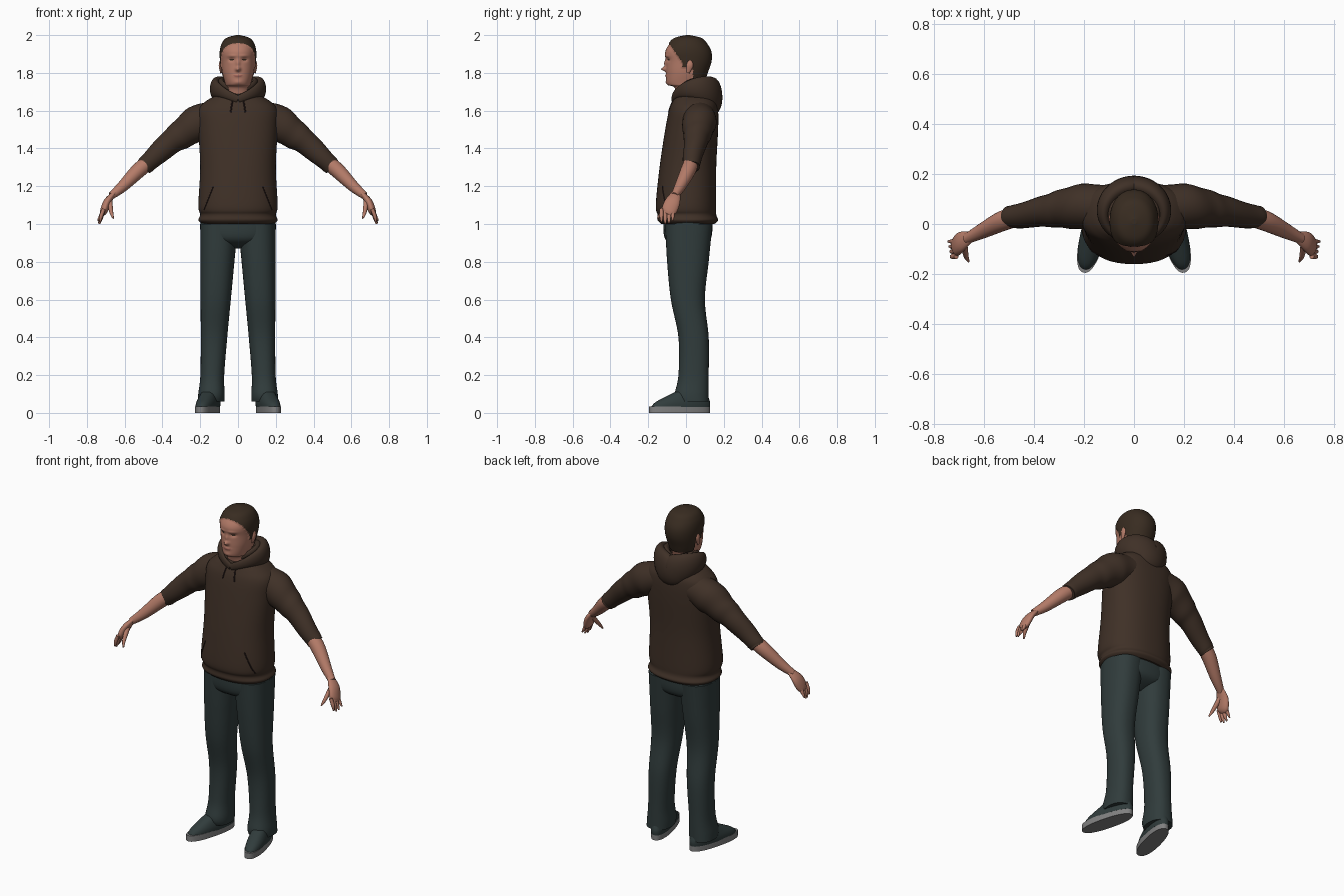
import bpy, bmesh, math
from mathutils import Vector, Matrix

cube = bpy.data.objects.get("Cube")
if cube:
    bpy.data.objects.remove(cube, do_unlink=True)


def material(name, *rgb):
    mat = bpy.data.materials.new(name)
    mat.use_nodes = True
    mat.diffuse_color = (*rgb, 1)
    shader = mat.node_tree.nodes["Principled BSDF"]
    shader.inputs["Base Color"].default_value = (*rgb, 1)
    shader.inputs["Roughness"].default_value = 0.8
    return mat


FLEECE = material("brown fleece", .05, .03, .02)
CORD = material("dark cord", .02, .01, .01)
DENIM = material("dark teal denim", .03, .045, .045)
SKIN = material("skin", .46, .2, .14)
LIPS = material("lips", .36, .13, .1)
HAIR = material("dark brown hair", .04, .025, .015)
RUBBER = material("grey rubber", .22, .22, .22)


def spline(points, steps):
    """Smooth curve through tuples of any length."""
    curve, last = [], len(points) - 1
    for i in range(last):
        before, start, end, after = [points[max(0, min(last, i + k))] for k in (-1, 0, 1, 2)]
        for step in range(steps):
            t = step / steps
            curve.append([
                b + t / 2 * (c - a + t * (2 * a - 5 * b + 4 * c - d + t * (3 * b - a - 3 * c + d)))
                for a, b, c, d in zip(before, start, end, after)])
    return curve + [list(points[-1])]


def join_rings(name, rings, mats):
    """Join rings of points into a closed, smooth tube."""
    bm = bmesh.new()
    rows = [[bm.verts.new(point) for point in ring] for ring in rings]
    for low, high in zip(rows, rows[1:]):
        for i in range(len(low)):
            bm.faces.new((low[i - 1], low[i], high[i], high[i - 1]))
    bm.faces.new(rows[0])
    bm.faces.new(rows[-1])
    bmesh.ops.recalc_face_normals(bm, faces=bm.faces)
    for face in bm.faces:
        face.smooth = len(face.verts) == 4
    mesh = bpy.data.meshes.new(name)
    bm.to_mesh(mesh)
    bm.free()
    for mat in mats:
        mesh.materials.append(mat)
    obj = bpy.data.objects.new(name, mesh)
    bpy.context.collection.objects.link(obj)
    return obj


def angles(count):
    return [math.tau * k / count for k in range(count)]


def stack(name, stations, *mats, centre=lambda z: 0, count=48, steps=7, power=2.3):
    """Level sections, each given as height, half width, front and back."""
    def bulge(value):
        return math.copysign(abs(value) ** (2 / power), value)

    rings = []
    for z, width, front, back in spline(stations, steps):
        middle, depth = (front + back) / 2, (back - front) / 2
        rings.append([(centre(z) + width * bulge(math.cos(a)), middle + depth * bulge(math.sin(a)), z)
                      for a in angles(count)])
    return join_rings(name, rings, mats)


def limb(name, stations, mat, side=1, count=20, steps=6, flat=1.0, ref=(0, 1, 0), ripple=0.0):
    """Oval sections across a path, each given as a position and a radius."""
    path = spline(stations, steps)
    spots = [Vector(station[:3]) for station in path]
    rings = []
    for i, spot in enumerate(spots):
        along = (spots[min(i + 1, len(spots) - 1)] - spots[max(i - 1, 0)]).normalized()
        wide = Vector(ref)
        wide = (wide - along * wide.dot(along)).normalized()
        thin = along.cross(wide)
        ring = []
        for a in angles(count):
            radius = path[i][3] * (1 + ripple * math.sin(i + 2 * math.sin(a)))
            point = spot + radius * (thin * math.cos(a) + wide * flat * math.sin(a))
            ring.append((side * point.x, point.y, point.z))
        rings.append(ring)
    return join_rings(name, rings, [mat])


# Hoodie body with a gathered hem band
torso = stack("hoodie_body", [
    (1, .19, -.13, .15), (1.02, .21, -.15, .17), (1.05, .2, -.15, .16), (1.1, .21, -.16, .16),
    (1.3, .2, -.14, .16), (1.5, .21, -.11, .17), (1.6, .21, -.09, .17), (1.65, .17, -.07, .16),
    (1.69, .1, -.05, .13)], FLEECE, count=64)


# Hood draped round the neck, thickening towards the back, with an inner fold
def hood_ring(reach, lift, thickness):
    ring = []
    for a in angles(16) + [math.tau]:
        back = (1 - math.cos(a)) / 2
        ring.append((reach * math.sin(a), .04 - reach * .9 * math.cos(a),
                     1.66 + lift + .05 * abs(math.sin(a)) + .01 * back,
                     thickness * (.01 + .035 * back)))
    return ring


limb("hood", hood_ring(.12, 0, 1), FLEECE, flat=2, ref=(0, 0, 1))
limb("hood_lining", hood_ring(.09, .03, .6), FLEECE, flat=1.6, ref=(0, 0, 1))

bpy.context.view_layer.update()


def on_front(x, z):
    """Point on the front of the hoodie body."""
    return (x, torso.ray_cast(Vector((x, -1, z)), Vector((0, 1, 0)))[1].y, z)


# Hips
stack("trouser_seat", [(.87, .03, -.03, .05), (.92, .18, -.11, .13), (1.03, .2, -.12, .14)], DENIM)

for label, side in (("left", 1), ("right", -1)):
    # Drawstring and pocket seam on the body front
    cord = [on_front(side * (.03 + .003 * k), 1.65 - .02 * k) + (.004,) for k in range(4)]
    limb(label + "_drawstring", cord, CORD, count=8)
    seam = [on_front(side * (.13 + .01 * k), 1.2 - .025 * k) + (.003,) for k in range(6)]
    limb(label + "_pocket_seam", seam, CORD, count=8, ref=(1, 0, 0))

    # Trouser leg, flared over the shoe
    stack(label + "_trouser_leg", [
        (.06, .07, -.05, .12), (.1, .07, -.06, .12), (.2, .063, -.04, .12), (.4, .07, -.04, .12),
        (.6, .08, -.08, .1), (.8, .09, -.1, .12), (1, .1, -.11, .14)],
        DENIM, centre=lambda z: side * (.145 - .045 * z))

    # Shoe, turned outwards
    sole = stack(label + "_shoe_sole", [(0, .05, -.19, .14), (.035, .05, -.19, .14)], RUBBER)
    upper = stack(label + "_shoe_upper", [
        (.03, .05, -.18, .14), (.06, .05, -.15, .14), (.11, .04, -.05, .12)], DENIM)
    for shoe in (sole, upper):
        shoe.data.transform(Matrix.Translation((side * .155, -.01, 0)) @ Matrix.Rotation(side / 4, 4, "Z"))

    # Sleeve, creased and ending above a bare forearm
    limb(label + "_sleeve", [
        (.1, .08, 1.57, .08), (.2, .07, 1.54, .095), (.29, .06, 1.48, .08), (.36, .05, 1.43, .065),
        (.47, .03, 1.33, .05), (.5, .03, 1.3, .045)], FLEECE, side, count=28, flat=.95, ripple=.02)
    limb(label + "_forearm", [
        (.47, .03, 1.33, .04), (.53, .01, 1.28, .04), (.61, -.03, 1.2, .03), (.67, -.06, 1.15, .02)],
        SKIN, side)

    # Hand
    limb(label + "_palm", [
        (.65, -.05, 1.17, .01), (.69, -.07, 1.12, .02), (.71, -.09, 1.07, .02), (.72, -.1, 1.05, .01)],
        SKIN, side, flat=2)
    for k, finger in enumerate(("index", "middle", "ring", "little")):
        y, tip = -.13 + .02 * k, 1 + .006 * (k - 1.3) ** 2
        limb(f"{label}_{finger}_finger", [
            (.71, y, 1.08, .01), (.725, y, tip + .03, .01), (.73 + .004 * k, y, tip, .004)],
            SKIN, side, count=10)
    limb(label + "_thumb", [
        (.68, -.08, 1.12, .015), (.67, -.13, 1.06, .01), (.66, -.15, 1.03, .004)], SKIN, side, count=10)

    # Ear
    limb(label + "_ear", [
        (.09, .01, 1.8, .004), (.093, .02, 1.84, .009), (.09, .02, 1.87, .004)], SKIN, side, flat=2)

# Head and neck
head = stack("head", [
    (1.63, .07, -.04, .1), (1.72, .065, -.06, .09), (1.74, .067, -.1, .09), (1.8, .083, -.105, .11),
    (1.86, .09, -.105, .13), (1.91, .092, -.11, .13), (1.95, .083, -.09, .11), (1.98, .06, -.06, .08),
    (1.995, .01, 0, .02)], SKIN, HAIR, LIPS, count=112, steps=12, power=2.15)

# Face relief: offset from the middle, height, two spreads and depth
RELIEF = {
    "nose tip": (0, 1.82, .012, .011, .026),
    "nose bridge": (0, 1.85, .01, .02, .011),
    "eye socket": (.035, 1.87, .016, .01, -.009),
    "brow": (.03, 1.89, .025, .007, .004),
    "lips": (0, 1.785, .02, .006, .006),
    "chin": (0, 1.75, .02, .01, .004),
}
for vert in head.data.vertices:
    if vert.co.y < -.03:
        x, z = abs(vert.co.x), vert.co.z
        vert.co.y -= sum(depth * math.exp(-((x - px) / sx) ** 2 - ((z - pz) / sz) ** 2)
                         for px, pz, sx, sz, depth in RELIEF.values())


def is_hair(point):
    if point.z > 1.955:
        return True
    if point.z > 1.83:
        return point.y > -.02 - .7 * max(0, point.z - 1.86)
    return point.z > 1.77 and point.y > .035


def in_oval(point, x, z, width, height):
    return ((abs(point.x) - x) / width) ** 2 + ((point.z - z) / height) ** 2 < 1


# Hair, lips and eyes by region; hair stands slightly off the scalp
scalp = {}
for face in head.data.polygons:
    spot = face.center
    if is_hair(spot):
        face.material_index = 1
        for index in face.vertices:
            scalp[index] = head.data.vertices[index].normal.copy()
    elif spot.y < -.06 and in_oval(spot, .035, 1.87, .013, .004):
        face.material_index = 1
    elif spot.y < -.06 and in_oval(spot, 0, 1.785, .025, .006):
        face.material_index = 2
for index, normal in scalp.items():
    head.data.vertices[index].co += normal * .005
